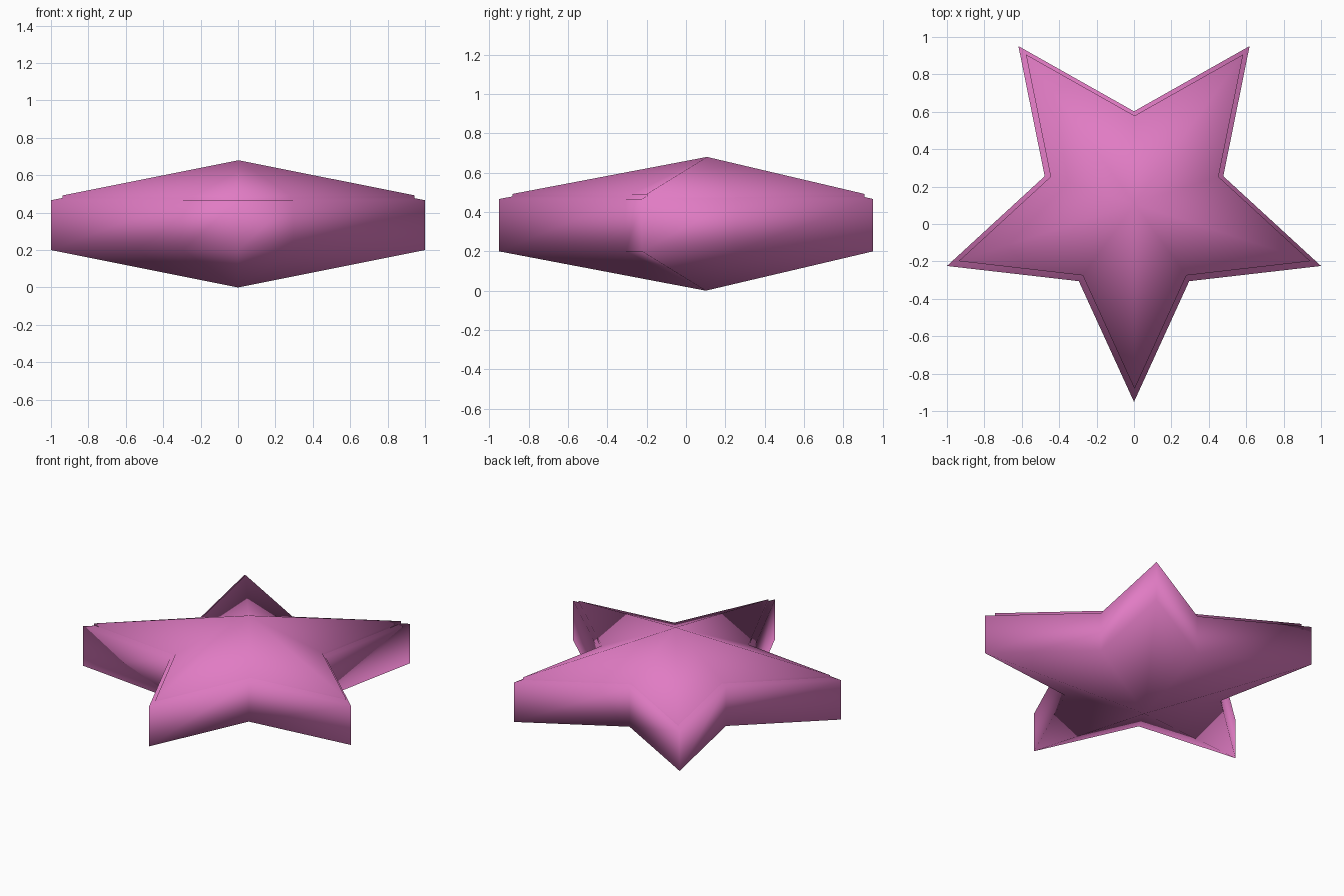
import bpy, bmesh
from math import sin, cos, pi

if "Cube" in bpy.data.objects:
    bpy.data.objects.remove(bpy.data.objects["Cube"])

R_OUT, R_IN = 1.0515, 0.502      # star tip and notch radii
RIM_LOW, RIM_HIGH, TOP = 0.20, 0.466, 0.666

pink = bpy.data.materials.new("pink")
pink.diffuse_color = (0.75, 0.2, 0.55, 1)
pink.use_nodes = True
pink.node_tree.nodes["Principled BSDF"].inputs["Base Color"].default_value = pink.diffuse_color


def star(name, scale, location):
    """Five-pointed star: straight rim with a shallow peak above and below."""
    bm = bmesh.new()
    rings = []
    for z in (RIM_LOW, RIM_HIGH):
        ring = []
        for i in range(10):
            a = -pi / 2 + i * pi / 5
            r = R_IN if i % 2 else R_OUT
            ring.append(bm.verts.new((r * cos(a), r * sin(a), z)))
        rings.append(ring)
    low, high = rings
    bottom = bm.verts.new((0, 0, 0))
    top = bm.verts.new((0, 0, TOP))
    for i in range(10):
        j = (i + 1) % 10
        bm.faces.new((low[i], low[j], high[j], high[i]))
        bm.faces.new((high[i], high[j], top))
        bm.faces.new((low[j], low[i], bottom))
    for f in bm.faces:
        f.smooth = True
    bmesh.ops.recalc_face_normals(bm, faces=bm.faces[:])
    bmesh.ops.scale(bm, vec=(scale,) * 3, verts=bm.verts[:])
    mesh = bpy.data.meshes.new(name)
    bm.to_mesh(mesh)
    bm.free()
    mesh.materials.append(pink)
    obj = bpy.data.objects.new(name, mesh)
    obj.location = location
    bpy.context.collection.objects.link(obj)
    return obj


# Outer star
star("star_body", 1.0, (0, 0.1005, 0))
# Slightly smaller star raised through the top to form the stepped cap
star("star_cap", 0.94, (0.003, 0.107, 0.054))
